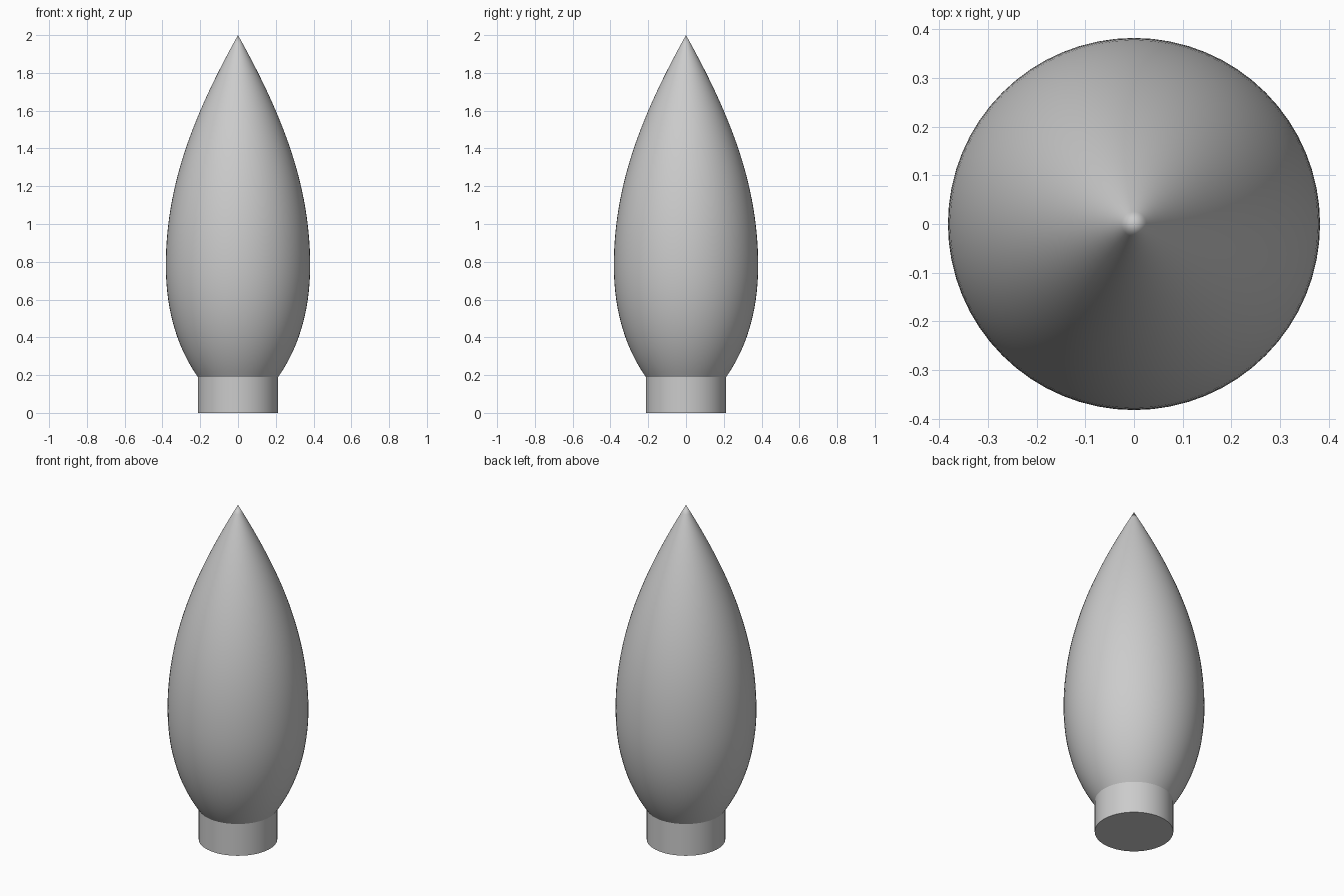
import bpy, bmesh, math

if "Cube" in bpy.data.objects:
    bpy.data.objects.remove(bpy.data.objects["Cube"])

SIDES = 64


def bezier(p0, p1, p2, p3, n):
    """Points (radius, height) along a cubic curve, excluding the last one."""
    pts = []
    for i in range(n):
        t = i / n
        w = ((1 - t) ** 3, 3 * t * (1 - t) ** 2, 3 * t * t * (1 - t), t ** 3)
        pts.append(tuple(sum(k * p[a] for k, p in zip(w, (p0, p1, p2, p3))) for a in (0, 1)))
    return pts


def lathe(name, profile, mat):
    """Revolve a (radius, height) profile that starts and ends on the axis."""
    bm = bmesh.new()
    verts = [bm.verts.new((r, 0, z)) for r, z in profile]
    edges = [bm.edges.new(pair) for pair in zip(verts, verts[1:])]
    bmesh.ops.spin(bm, geom=verts + edges, cent=(0, 0, 0), axis=(0, 0, 1),
                   angle=math.tau, steps=SIDES, use_merge=True)
    bmesh.ops.remove_doubles(bm, verts=bm.verts, dist=1e-5)
    bmesh.ops.recalc_face_normals(bm, faces=bm.faces)
    mesh = bpy.data.meshes.new(name)
    bm.to_mesh(mesh)
    bm.free()
    mesh.materials.append(mat)
    obj = bpy.data.objects.new(name, mesh)
    bpy.context.collection.objects.link(obj)
    bpy.ops.object.select_all(action='DESELECT')
    obj.select_set(True)
    bpy.context.view_layer.objects.active = obj
    bpy.ops.object.shade_smooth_by_angle(angle=math.radians(30))


grey = bpy.data.materials.new("light_grey")
grey.diffuse_color = (0.6, 0.6, 0.6, 1)
grey.use_nodes = True
grey.node_tree.nodes["Principled BSDF"].inputs["Base Color"].default_value = grey.diffuse_color

# Flame-shaped body, with the cylindrical base below it in one closed surface
waist, belly, tip = (0.213, 0.19), (0.382, 0.78), (0, 2)
profile = [(0, 0), (0.213, 0)]
profile += bezier(waist, (0.31, 0.33), (0.382, 0.52), belly, 16)
profile += bezier(belly, (0.382, 1.2), (0.24, 1.57), tip, 28)
profile += [tip]
lathe("bulb_with_base", profile, grey)
